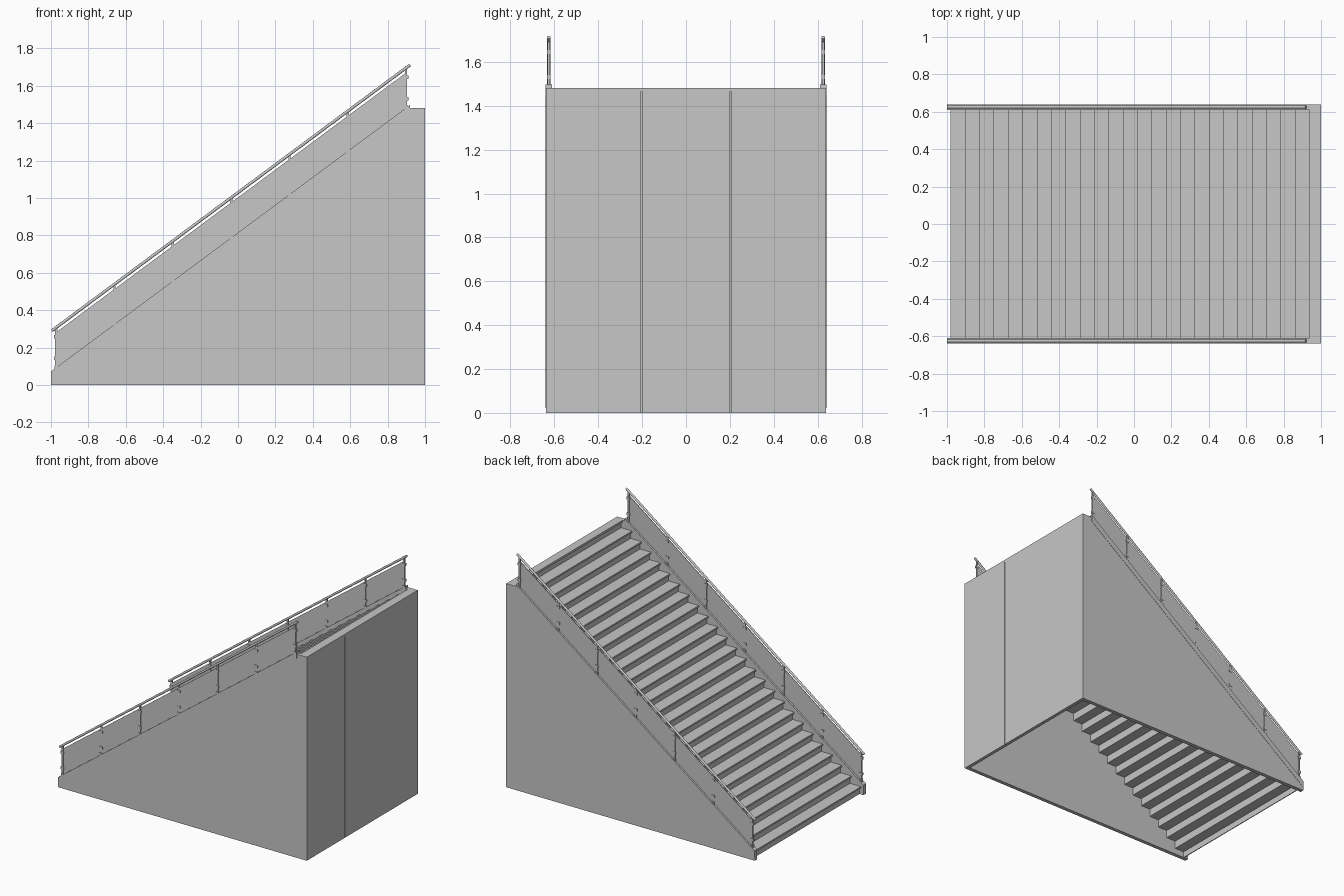
import bpy, bmesh, math
from mathutils import Vector

if "Cube" in bpy.data.objects:
    bpy.data.objects.remove(bpy.data.objects["Cube"])

grey = bpy.data.materials.new("light_grey")
grey.diffuse_color = (0.57, 0.57, 0.57, 1)
grey.use_nodes = True
grey.node_tree.nodes["Principled BSDF"].inputs["Base Color"].default_value = grey.diffuse_color

SLOPE = 0.742
def line(x):            # top of the sloping side walls
    return 0.815 + SLOPE * x

def make(name, bm):
    bmesh.ops.recalc_face_normals(bm, faces=bm.faces[:])
    me = bpy.data.meshes.new(name)
    bm.to_mesh(me)
    bm.free()
    me.materials.append(grey)
    ob = bpy.data.objects.new(name, me)
    bpy.context.collection.objects.link(ob)
    return ob

def box(bm, x0, x1, y0, y1, z0, z1):
    vs = bmesh.ops.create_cube(bm, size=1)["verts"]
    for v in vs:
        v.co = Vector((x0 if v.co.x < 0 else x1,
                       y0 if v.co.y < 0 else y1,
                       z0 if v.co.z < 0 else z1))

def prism(bm, pts, y0, y1):     # side profile (x, z) extruded along y
    f = bm.faces.new([bm.verts.new((x, y0, z)) for x, z in pts])
    r = bmesh.ops.extrude_face_region(bm, geom=[f])
    for v in r["geom"]:
        if isinstance(v, bmesh.types.BMVert):
            v.co.y = y1

# Steps: treads with a small nosing, set-back risers
N, X0 = 25, -0.98
RUN, RISE = 0.0767, 1.48 / 26
treads, risers = bmesh.new(), bmesh.new()
for i in range(N):
    x, z = X0 + RUN * i, RISE * (i + 1)
    box(treads, x, x + RUN + 0.018, -0.61, 0.61, z - 0.012, z)
    box(risers, x + 0.012, x + 0.018, -0.61, 0.61, z - RISE, z - 0.012)
xl = X0 + RUN * N
box(risers, xl + 0.012, xl + 0.018, -0.61, 0.61, 1.48 - RISE, 1.468)
make("treads", treads)
make("risers", risers)

# Top landing
bm = bmesh.new()
box(bm, xl, 1, -0.61, 0.61, 1.465, 1.48)
make("landing", bm)

# Back wall: three panels with narrow seams on a backing sheet
bm = bmesh.new()
w = 1.22 / 3
for k in range(3):
    y = -0.61 + w * k
    box(bm, 0.985, 1, y + (0.002 if k else 0), y + w - (0.002 if k < 2 else 0), 0, 1.465)
box(bm, 0.975, 0.985, -0.61, 0.61, 0, 1.465)
make("back_panels", bm)

POSTS = [-0.972 + 0.3118 * k for k in range(7)]
for s, side in ((-1, "front"), (1, "rear")):
    # Side wall
    bm = bmesh.new()
    prism(bm, [(-1, 0), (1, 0), (1, 1.48), (0.92, 1.48), (0.92, line(0.92)),
               (-1, line(-1))], s * 0.61, s * 0.638)
    make(side + "_side_wall", bm)

    # Stringer band along the slope
    bm = bmesh.new()
    prism(bm, [(-1, line(-1) - 0.05), (0.92, line(0.92) - 0.05),
               (0.92, line(0.92)), (-1, line(-1))], s * 0.637, s * 0.64)
    make(side + "_stringer", bm)

    # Infill panels between posts
    bm = bmesh.new()
    for a, b in zip(POSTS, POSTS[1:]):
        a, b = a + 0.004, b - 0.004
        prism(bm, [(a, line(a)), (b, line(b)), (b, line(b) + 0.188),
                   (a, line(a) + 0.188)], s * 0.6235, s * 0.6275)
    make(side + "_infill_panels", bm)

    # Posts with foot and panel clamps
    bm = bmesh.new()
    ym = s * 0.6255
    for x in POSTS:
        z = line(x)
        box(bm, x - 0.006, x + 0.006, ym - 0.005, ym + 0.005, z - 0.01, z + 0.21)
        box(bm, x - 0.009, x + 0.009, ym - 0.009, ym + 0.009, z - 0.012, z + 0.012)
        for h in (0.04, 0.155):
            box(bm, x - 0.012, x + 0.012, ym - 0.007, ym + 0.007, z + h, z + h + 0.018)
    make(side + "_posts", bm)

    # Round handrail
    a = Vector((-0.995, ym, line(-0.995) + 0.214))
    b = Vector((0.92, ym, line(0.92) + 0.214))
    bm = bmesh.new()
    bmesh.ops.create_cone(bm, cap_ends=True, segments=12, radius1=0.008,
                          radius2=0.008, depth=(b - a).length)
    rot = (b - a).to_track_quat('Z', 'Y')
    for v in bm.verts:
        v.co = rot @ v.co + (a + b) / 2
    for f in bm.faces:
        f.smooth = len(f.verts) == 4
    make(side + "_handrail", bm)
